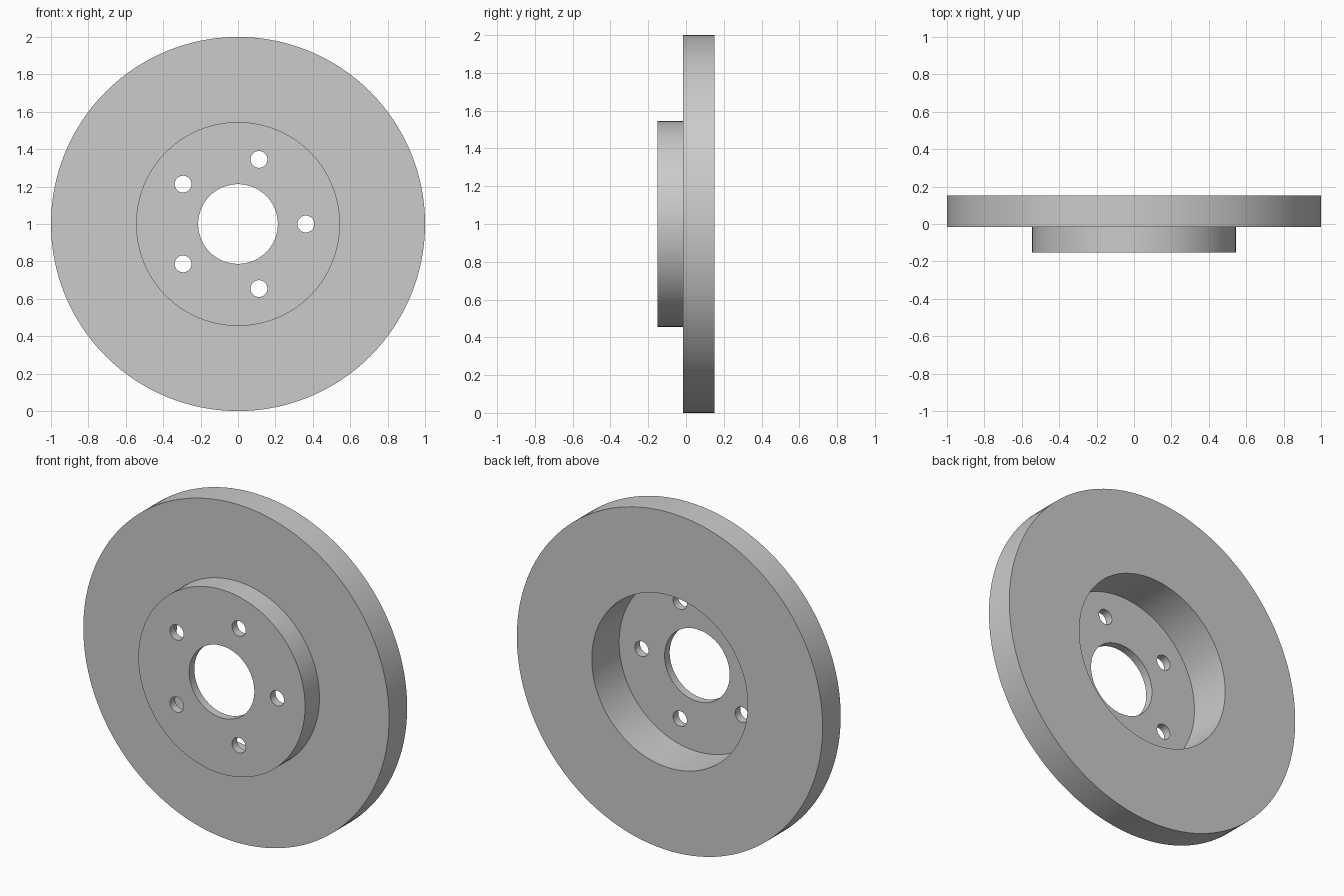
import bpy, bmesh
from math import sin, cos, tau, radians
from mathutils import Matrix, Vector

if "Cube" in bpy.data.objects:
    bpy.data.objects.remove(bpy.data.objects["Cube"])

SEG = 128
CENTRE_Z = 1.0

# Rotor cross-section as (radius, y), front hat at -y, open recess at +y
PROFILE = [
    (0.213, -0.152), (0.545, -0.152),   # hat face
    (0.545, -0.017), (1.0, -0.017),     # front friction face
    (1.0, 0.152), (0.51, 0.152),        # rim and rear friction face
    (0.51, -0.104), (0.213, -0.104),    # recess wall and floor
]


def finish(bm, name):
    bmesh.ops.recalc_face_normals(bm, faces=bm.faces)
    mesh = bpy.data.meshes.new(name)
    bm.to_mesh(mesh)
    bm.free()
    obj = bpy.data.objects.new(name, mesh)
    bpy.context.collection.objects.link(obj)
    return obj


# Brake disc: closed profile lathed around the y axis
bm = bmesh.new()
rings = []
for i in range(SEG):
    a = tau * i / SEG
    rings.append([bm.verts.new((r * cos(a), y, CENTRE_Z + r * sin(a))) for r, y in PROFILE])
n = len(PROFILE)
for i in range(SEG):
    p, q = rings[i], rings[(i + 1) % SEG]
    for j in range(n):
        k = (j + 1) % n
        bm.faces.new((p[j], p[k], q[k], q[j]))
disc = finish(bm, "brake_disc")

# Five bolt-hole cutters through the hat
bm = bmesh.new()
for i in range(5):
    a = tau * i / 5
    pos = Vector((0.363 * cos(a), -0.128, CENTRE_Z + 0.363 * sin(a)))
    bmesh.ops.create_cone(bm, cap_ends=True, segments=32, radius1=0.045, radius2=0.045,
                          depth=0.15,
                          matrix=Matrix.Translation(pos) @ Matrix.Rotation(radians(90), 4, 'X'))
cutter = finish(bm, "bolt_hole_cutter")
cutter.hide_render = True

mod = disc.modifiers.new("bolt_holes", 'BOOLEAN')
mod.operation = 'DIFFERENCE'
mod.solver = 'EXACT'
mod.object = cutter

bpy.ops.object.select_all(action='DESELECT')
disc.select_set(True)
bpy.context.view_layer.objects.active = disc
bpy.ops.object.modifier_apply(modifier=mod.name)
bpy.data.objects.remove(cutter)

# Smooth round walls, crisp edges
bpy.ops.object.shade_smooth_by_angle(angle=radians(30))
